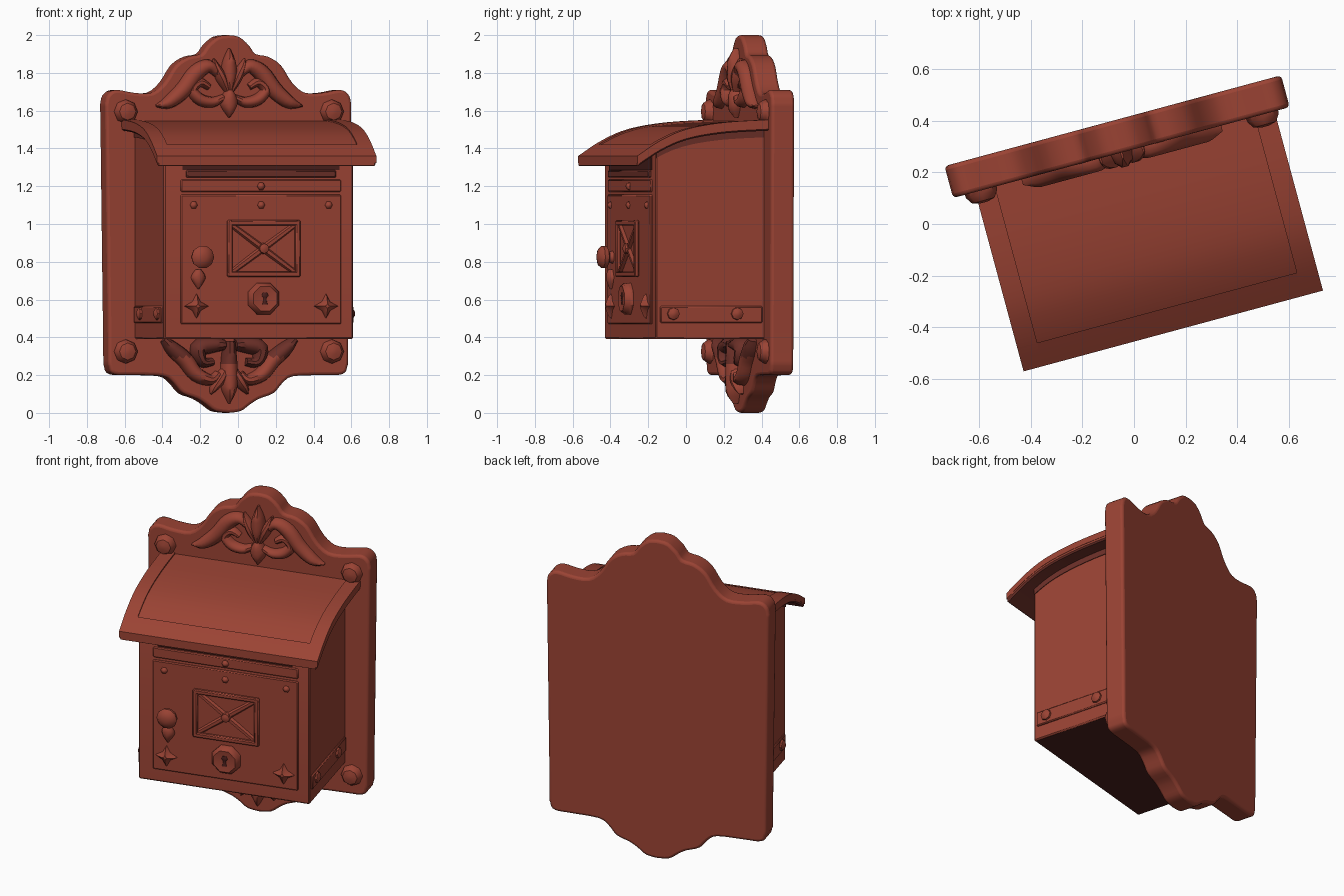
import bpy, bmesh, math
from mathutils import Matrix, Vector

if "Cube" in bpy.data.objects:
    bpy.data.objects.remove(bpy.data.objects["Cube"])

# The whole mailbox is turned about z; parts are built square-on and then placed
PLACE = Matrix.Rotation(math.radians(15.1), 4, 'Z') @ Matrix.Translation((0.025, 0, 0))


def colour(name, rgb):
    mat = bpy.data.materials.new(name)
    mat.diffuse_color = (*rgb, 1)
    mat.use_nodes = True
    mat.node_tree.nodes["Principled BSDF"].inputs["Base Color"].default_value = mat.diffuse_color
    return mat


RED = colour("brick red paint", (0.325, 0.056, 0.034))
DEEP = colour("deep maroon paint", (0.15, 0.029, 0.021))
DARK = colour("blackened maroon", (0.068, 0.014, 0.012))
PLATE_V, BOX_V = 0.28, -0.314      # front surfaces of the back plate and of the box


def finish(name, bm, bevel=0, segments=2, angle=35, mat=RED):
    bmesh.ops.recalc_face_normals(bm, faces=bm.faces)
    me = bpy.data.meshes.new(name)
    bm.to_mesh(me)
    bm.free()
    me.transform(PLACE)
    me.materials.append(mat)
    ob = bpy.data.objects.new(name, me)
    bpy.context.collection.objects.link(ob)
    if bevel:
        mod = ob.modifiers.new("bevel", 'BEVEL')
        mod.width, mod.segments, mod.limit_method = bevel, segments, 'ANGLE'
        mod.angle_limit = math.radians(45)
    bpy.ops.object.select_all(action='DESELECT')
    ob.select_set(True)
    bpy.context.view_layer.objects.active = ob
    bpy.ops.object.shade_smooth_by_angle(angle=math.radians(angle))
    return ob


def recolour(ob, mat, rule):
    """Second colour on the faces picked by a rule."""
    ob.data.materials.append(mat)
    for p in ob.data.polygons:
        if rule(p):
            p.material_index = len(ob.data.materials) - 1


def spline(pts, n=4):
    """Catmull-Rom curve through tuples of any size."""
    p = [pts[0]] + list(pts) + [pts[-1]]
    out = []
    for i in range(1, len(p) - 2):
        for k in range(n):
            t = k / n
            out.append(tuple(0.5 * (2 * b + (c - a) * t + (2 * a - 5 * b + 4 * c - d) * t * t
                                    + (3 * b - a - 3 * c + d) * t ** 3)
                             for a, b, c, d in zip(p[i - 1], p[i], p[i + 1], p[i + 2])))
    return out + [tuple(pts[-1])]


def prism(name, pts, lo, hi, axis='Y', bevel=0, segments=2, mat=RED):
    """Extrude a 2D outline along Y (outline in x,z) or X (outline in y,z)."""
    bm = bmesh.new()
    put = (lambda p, d: (p[0], d, p[1])) if axis == 'Y' else (lambda p, d: (d, p[0], p[1]))
    rings = [[bm.verts.new(put(p, d)) for p in pts] for d in (lo, hi)]
    n = len(pts)
    bm.faces.new(rings[0])
    bm.faces.new(rings[1][::-1])
    for i in range(n):
        j = (i + 1) % n
        bm.faces.new((rings[0][i], rings[0][j], rings[1][j], rings[1][i]))
    return finish(name, bm, bevel, segments, mat=mat)


def block(name, x0, x1, y0, y1, z0, z1, bevel=0.006, mat=RED):
    return prism(name, [(x0, z0), (x1, z0), (x1, z1), (x0, z1)], y0, y1, 'Y', bevel, 1, mat)


def boss(name, x, y, z, profile, sides=8, star=1.0, turn=0.0, facing=0):
    """Turned fitting: profile of (radius, height) out of a wall; star pinches every other side."""
    bm = bmesh.new()
    rot = Matrix.Rotation(facing, 4, 'Z')
    rings = []
    for r, h in profile:
        ring = []
        for i in range(sides):
            a = turn + 2 * math.pi * i / sides
            q = r * (star if i % 2 else 1)
            ring.append(bm.verts.new(rot @ Vector((q * math.cos(a), -h, q * math.sin(a)))
                                     + Vector((x, y, z))))
        rings.append(ring)
    for a, b in zip(rings, rings[1:]):
        for i in range(sides):
            j = (i + 1) % sides
            bm.faces.new((a[i], a[j], b[j], b[i]))
    bm.faces.new(rings[0])
    bm.faces.new(rings[-1])
    return finish(name, bm, angle=40)


def leaf(name, pts, depth, y=PLATE_V, sides=10, mirror=False, mat=RED):
    """Swelling leaf or scroll along (x, z, half_width) points."""
    path = spline(pts)
    bm = bmesh.new()
    for s in ((1, -1) if mirror else (1,)):
        rings = []
        for i, (x, z, r) in enumerate(path):
            a, b = path[max(i - 1, 0)], path[min(i + 1, len(path) - 1)]
            t = Vector((b[0] - a[0], b[1] - a[1])).normalized()
            d = depth * min(1, 0.35 + r / 0.05)
            r = max(r, 0.003)
            rings.append([bm.verts.new((s * (x - t.y * r * math.cos(k)), y - d * math.sin(k),
                                        z + t.x * r * math.cos(k)))
                          for k in (2 * math.pi * m / sides for m in range(sides))])
        for p, q in zip(rings, rings[1:]):
            for i in range(sides):
                j = (i + 1) % sides
                bm.faces.new((p[i], p[j], q[j], q[i]))
        bm.faces.new(rings[0])
        bm.faces.new(rings[-1])
    return finish(name, bm, angle=50, mat=mat)


# Back plate with lobed crown and foot
half = spline([(0, 2.0), (0.06, 1.99), (0.115, 1.945), (0.15, 1.90), (0.22, 1.885), (0.29, 1.84),
               (0.35, 1.75), (0.42, 1.695), (0.52, 1.695), (0.61, 1.71), (0.655, 1.69),
               (0.674, 1.64), (0.673, 1.5), (0.659, 0.4), (0.655, 0.25), (0.625, 0.205),
               (0.53, 0.2), (0.36, 0.195), (0.30, 0.16), (0.25, 0.105), (0.17, 0.075),
               (0.12, 0.045), (0.07, 0.01), (0, 0)], 3)
prism("back_plate", half + [(-x, z) for x, z in half[-2:0:-1]], PLATE_V, 0.408, 'Y', 0.022, 3)

# Curved roof with raised rim
roof_top = spline([(-0.44, 1.352), (-0.31, 1.435), (-0.165, 1.495), (0.04, 1.53), (0.30, 1.545)])


def shell(pts, up, down):
    return [(y, z + up) for y, z in pts] + [(y, z - down) for y, z in reversed(pts)]


roof = prism("roof", shell(roof_top, 0, 0.05), -0.585, 0.613, 'X', 0.008, 1)
recolour(roof, DEEP, lambda p: p.normal.z < -0.3)
for side, x0 in (("left", -0.587), ("right", 0.535)):
    prism("roof_rim_" + side, shell(roof_top, 0.008, 0.03), x0, x0 + 0.08, 'X')
prism("roof_rim_front", shell(roof_top[:4], 0.008, 0.03), -0.58, 0.608, 'X')

# Box body, its top following the roof, with dark floor
inner = [p for p in roof_top if p[0] > BOX_V]
body = [(BOX_V, 0.39), (0.30, 0.39)] + [(y, z - 0.02) for y, z in reversed(inner)]
box = prism("box_body", body + [(BOX_V, 1.40)], -0.515, 0.523, 'X', 0.008, 1)
recolour(box, DARK, lambda p: p.normal.z < -0.9)

# Dark trim where the walls meet the roof
prism("eaves_trim", shell(inner, -0.03, 0.085), -0.519, 0.527, 'X', mat=DEEP)

# Door, letter slot and top band on the front
C = 0.015
block("door", C - 0.44, C + 0.44, BOX_V - 0.010, BOX_V + 0.02, 0.47, 1.155)
block("top_band", C - 0.44, C + 0.44, BOX_V - 0.008, BOX_V + 0.02, 1.17, 1.235)
block("slot_flap", C - 0.41, C + 0.41, BOX_V - 0.015, BOX_V + 0.02, 1.245, 1.285, mat=DEEP)
block("slot_opening", C - 0.43, C + 0.43, BOX_V - 0.004, BOX_V + 0.02, 1.285, 1.36, 0, DARK)
F = BOX_V - 0.010

# Framed cross panel in the middle of the door
px, pz, pw, ph = C + 0.01, 0.87, 0.20, 0.15
for s in (-1, 1):
    block("panel_rail", px - pw, px + pw, F - 0.025, F, pz + s * ph - 0.014 * (1 + s),
          pz + s * ph + 0.014 * (1 - s))
    block("panel_stile", px + s * pw - 0.014 * (1 + s), px + s * pw + 0.014 * (1 - s),
          F - 0.025, F, pz - ph, pz + ph)
    leaf("panel_diagonal", [(px - 0.18, pz - s * 0.13, 0.014), (px, pz, 0.018),
                            (px + 0.18, pz + s * 0.13, 0.014)], 0.026, F, 6)
boss("panel_center", px, F, pz, [(0.03, 0), (0.026, 0.028), (0.012, 0.034)])

# Door fittings: knob, drop, lock with recessed keyhole, stars and studs
boss("door_knob", C - 0.335, F, 0.825, [(0.035, 0), (0.03, 0.02), (0.058, 0.032), (0.062, 0.055),
                                        (0.045, 0.075), (0.015, 0.083)], 10)
leaf("knob_drop", [(C - 0.345, 0.76, 0.015), (C - 0.345, 0.715, 0.04), (C - 0.345, 0.655, 0.003)],
     0.03, F, 8)
lock = boss("lock_rosette", C + 0.01, F, 0.605, [(0.09, 0), (0.09, 0.02), (0.07, 0.045),
                                                 (0.04, 0.04)], 8, 1, math.pi / 8)
leaf("keyhole", [(C + 0.01, 0.575, 0.014), (C + 0.01, 0.605, 0.008), (C + 0.01, 0.620, 0.018),
                 (C + 0.01, 0.638, 0.01)], 0.008, F - 0.04, 8, mat=DARK)
for s in (-1, 1):
    boss("corner_star", C + s * 0.355, F, 0.565, [(0.066, 0), (0.055, 0.015), (0.015, 0.032)], 8, 0.5)
for x, z in ((-0.37, 1.10), (0, 1.10), (0.37, 1.10), (0, 1.20)):
    boss("door_stud", C + x, F + 0.002, z, [(0.022, 0), (0.018, 0.01), (0.006, 0.018)], 6)

# Side straps with studs
for side, s, x in (("left", -1, -0.515), ("right", 1, 0.523)):
    a, b = sorted((x - s * 0.02, x + s * 0.010))
    block("strap_" + side, a, b, -0.29, 0.27, 0.475, 0.565)
    for y in (-0.22, 0.13):
        boss("strap_stud_" + side, x + s * 0.01, y, 0.525,
             [(0.034, 0), (0.032, 0.010), (0.012, 0.022)], 8, 1, 0, s * math.pi / 2)

# Rosettes in the corners of the plate
for s in (-1, 1):
    for z in (0.325, 1.595):
        boss("plate_rosette", s * 0.565, PLATE_V + 0.01, z,
             [(0.066, 0), (0.062, 0.025), (0.045, 0.05), (0.015, 0.058)], 8)

# Crown ornament: spreading leaves, scrolls and central bud
leaf("crown_leaves", [(0.40, 1.625, 0.006), (0.33, 1.645, 0.035), (0.25, 1.71, 0.045),
                      (0.18, 1.80, 0.045), (0.11, 1.835, 0.035), (0.06, 1.79, 0.02)], 0.05, mirror=True)
leaf("crown_scrolls", [(0.03, 1.67, 0.018), (0.09, 1.645, 0.028), (0.16, 1.66, 0.032),
                       (0.20, 1.71, 0.028), (0.16, 1.75, 0.025), (0.11, 1.725, 0.018)], 0.05, mirror=True)
leaf("crown_bud", [(0, 1.70, 0.015), (0, 1.79, 0.042), (0, 1.86, 0.035), (0, 1.93, 0.004)], 0.06)
leaf("crown_petals", [(0.01, 1.70, 0.012), (0.04, 1.77, 0.03), (0.07, 1.83, 0.022),
                      (0.085, 1.875, 0.004)], 0.055, mirror=True)
leaf("crown_drop", [(0, 1.71, 0.02), (0, 1.64, 0.05), (0, 1.565, 0.004)], 0.055)

# Foot ornament below the box, deeper colour towards the top
leaf("foot_leaves", [(0.36, 0.39, 0.02), (0.31, 0.34, 0.04), (0.24, 0.28, 0.045),
                     (0.18, 0.205, 0.04), (0.10, 0.175, 0.03), (0.06, 0.21, 0.02)], 0.06, mirror=True)
leaf("foot_scrolls", [(0.03, 0.36, 0.03), (0.10, 0.36, 0.045), (0.17, 0.34, 0.045),
                      (0.15, 0.27, 0.03), (0.09, 0.27, 0.02)], 0.07, mirror=True, mat=DEEP)
bud = leaf("foot_bud", [(0, 0.38, 0.03), (0, 0.26, 0.045), (0, 0.14, 0.045), (0, 0.05, 0.004)], 0.07)
recolour(bud, DEEP, lambda p: p.center.z > 0.25)
recolour(bpy.data.objects["foot_leaves"], DEEP, lambda p: p.center.z > 0.3)
leaf("foot_petals", [(0.01, 0.25, 0.015), (0.05, 0.18, 0.032), (0.085, 0.13, 0.022),
                     (0.10, 0.10, 0.004)], 0.06, mirror=True)
